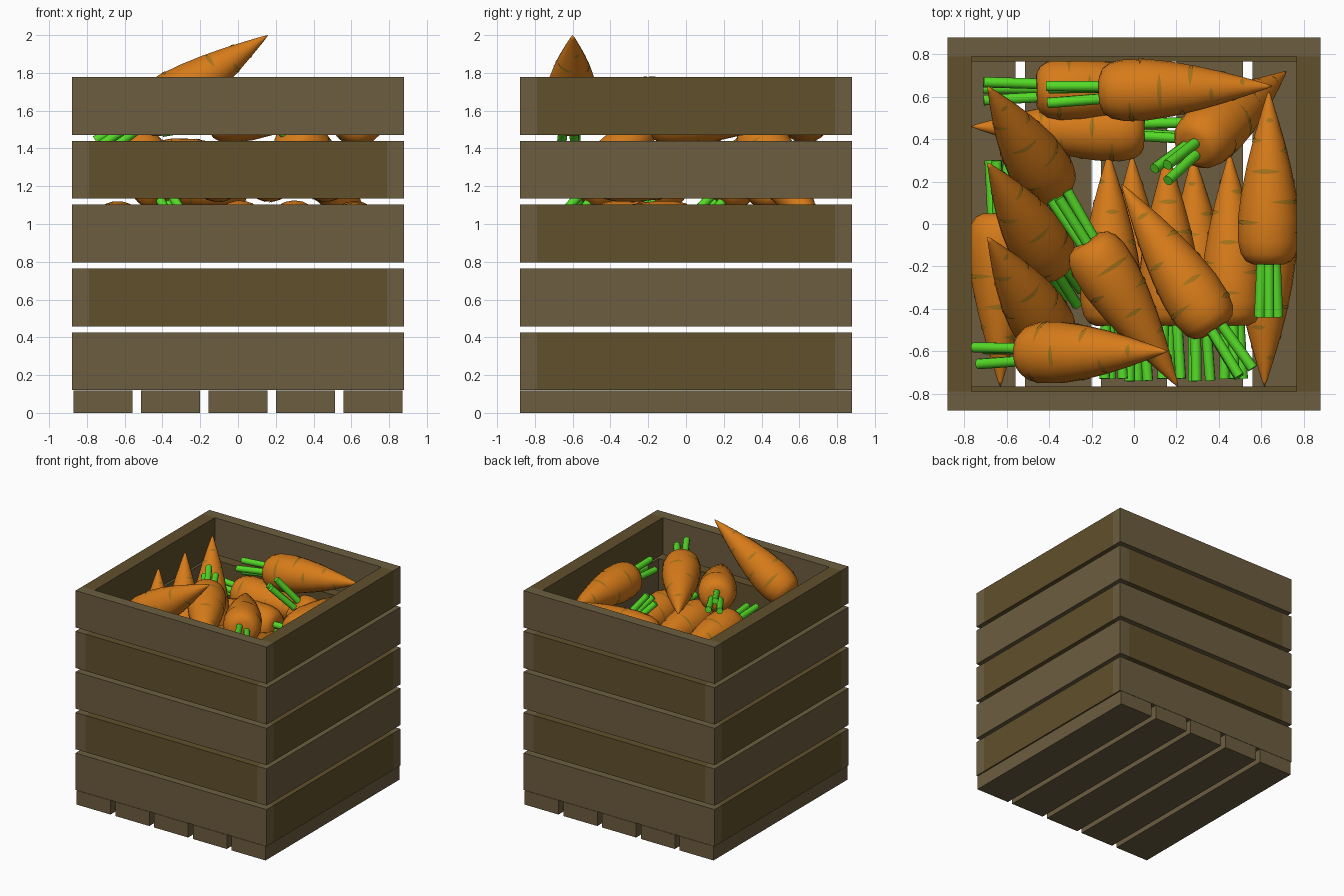
import bpy, bmesh, math, random
from mathutils import Vector, Matrix

if "Cube" in bpy.data.objects:
    bpy.data.objects.remove(bpy.data.objects["Cube"])

random.seed(4)


def material(name, rgb):
    m = bpy.data.materials.new(name)
    m.diffuse_color = (*rgb, 1)
    m.use_nodes = True
    m.node_tree.nodes["Principled BSDF"].inputs["Base Color"].default_value = m.diffuse_color
    return m


LIGHT = material("light_wood", (0.15, 0.11, 0.05))
DARK = material("dark_wood", (0.12, 0.08, 0.025))
ORANGE = material("carrot_orange", (0.68, 0.2, 0.01))
GREEN = material("stalk_green", (0.09, 0.7, 0.02))
MARK = material("carrot_mark", (0.38, 0.17, 0.01))


def box(name, lo, hi, mat):
    lo, hi = Vector(lo), Vector(hi)
    bm = bmesh.new()
    bmesh.ops.create_cube(bm, size=1, matrix=Matrix.Translation((lo + hi) / 2)
                          @ Matrix.Diagonal((*(hi - lo), 1)))
    me = bpy.data.meshes.new(name)
    bm.to_mesh(me)
    bm.free()
    me.materials.append(mat)
    bpy.context.collection.objects.link(bpy.data.objects.new(name, me))


# Crate floor: five planks running front to back
for i in range(5):
    c = (i - 2) * 0.357
    box("floor_plank", (c - 0.156, -0.88, 0), (c + 0.156, 0.88, 0.118), LIGHT)

# Crate walls: five courses, long and short slats swap direction each course
OUT, LONG_T, SHORT_T = 0.88, 0.09, 0.113
for row in range(5):
    z0 = 0.12 + row * 0.338
    z1 = z0 + 0.306
    for s in (-1, 1):
        a, b = sorted((s * OUT, s * (OUT - LONG_T)))
        c, d = sorted((s * OUT, s * (OUT - SHORT_T)))
        e = OUT - LONG_T
        if row % 2 == 0:
            box("front_back_slat", (-OUT, a, z0), (OUT, b, z1), LIGHT)
            box("side_slat", (c, -e, z0), (d, e, z1), DARK)
        else:
            box("side_slat", (a, -OUT, z0), (b, OUT, z1), LIGHT)
            box("front_back_slat", (-e, c, z0), (e, d, z1), DARK)

# Carrot: tip at the local origin, body and stalks along -z
PROFILE = [(0.82, 0.075), (0.805, 0.108), (0.77, 0.132), (0.71, 0.145), (0.6, 0.145),
           (0.48, 0.129), (0.36, 0.105), (0.24, 0.075), (0.12, 0.04), (0.03, 0.012)]
SIDES = 20


def radius(d):
    for (d0, r0), (d1, r1) in zip(PROFILE, PROFILE[1:]):
        if d1 <= d <= d0:
            return r1 + (r0 - r1) * (d - d1) / (d0 - d1)
    return 0.075


def polar(r, a, d):
    return Vector((r * math.cos(a), r * math.sin(a), -d))


def carrot_mesh():
    bm = bmesh.new()
    # body rings
    rings = [[bm.verts.new(polar(r, math.tau * k / SIDES, d)) for k in range(SIDES)]
             for d, r in PROFILE]
    for r0, r1 in zip(rings, rings[1:]):
        for k in range(SIDES):
            n = (k + 1) % SIDES
            bm.faces.new((r0[k], r0[n], r1[n], r1[k]))
    bm.faces.new(rings[0][::-1])
    tip = bm.verts.new((0, 0, 0))
    for k in range(SIDES):
        bm.faces.new((rings[-1][k], rings[-1][(k + 1) % SIDES], tip))
    # thin dark streaks wrapped on the skin
    for i in range(13):
        d = 0.14 + i * 0.048
        a0 = i * 2.4
        span = 0.8 + 0.3 * (i % 3)
        rows = []
        for k in range(8):
            t = k / 7
            w = 0.011 * math.sin(math.pi * t) + 0.0003
            rows.append([bm.verts.new(polar(radius(d + o) + 0.003, a0 + span * t, d + o))
                         for o in (w, -w)])
        for p, q in zip(rows, rows[1:]):
            bm.faces.new((p[0], q[0], q[1], p[1])).material_index = 2
    # three slightly splayed stalks
    for k in range(3):
        a = math.tau * k / 3 + 0.3
        p, q = polar(0.036, a, 0.79), polar(0.05, a, 1.07)
        m = (Matrix.Translation((p + q) / 2)
             @ (q - p).to_track_quat('Z', 'Y').to_matrix().to_4x4())
        new = bmesh.ops.create_cone(bm, cap_ends=True, segments=10, radius1=0.025,
                                    radius2=0.025, depth=(q - p).length, matrix=m)
        for f in {f for v in new["verts"] for f in v.link_faces}:
            f.material_index = 1
    me = bpy.data.meshes.new("carrot")
    bm.to_mesh(me)
    bm.free()
    for m in (ORANGE, GREEN, MARK):
        me.materials.append(m)
    me.shade_smooth()
    me.set_sharp_from_angle(angle=math.radians(45))
    return me


CARROT = carrot_mesh()


def carrot(tip, stalk_end):
    ob = bpy.data.objects.new("carrot", CARROT)
    bpy.context.collection.objects.link(ob)
    tip, end = Vector(tip), Vector(stalk_end)
    q = (tip - end).to_track_quat('Z', 'Y')
    ob.matrix_world = (Matrix.Translation(tip) @ q.to_matrix().to_4x4()
                       @ Matrix.Rotation(random.uniform(0, 6), 4, 'Z'))


# Bottom layer, lying front to back
carrot((-0.63, -0.77, 0.97), (-0.64, 0.28, 0.98))
carrot((0.615, -0.77, 0.97), (0.62, 0.28, 0.98))
for x in (0.0, 0.29):
    carrot((x - 0.01, 0.33, 0.98), (x + 0.02, -0.72, 0.98))

# Middle layer
for x in (-0.12, 0.155, 0.45):
    carrot((x, 0.34, 1.25), (x + 0.02, -0.72, 1.27))
carrot((-0.77, 0.46, 1.22), (0.28, 0.43, 1.22))
carrot((0.36, 0.64, 1.29), (-0.72, 0.63, 1.32))

# Three leaning carrots along the left wall, tips up
for y in (0.65, 0.29, -0.06):
    carrot((-0.69, y, 1.71), (-0.28, y - 0.64, 0.95))

# Top layer
carrot((0.72, 0.72, 0.91), (0.14, 0.25, 1.67))
carrot((0.655, 0.65, 1.66), (-0.41, 0.62, 1.53))
carrot((0.635, 0.63, 1.58), (0.635, -0.43, 1.55))
carrot((0.21, -0.77, 1.55), (-0.34, 0.11, 1.68))
carrot((-0.06, 0.19, 1.57), (0.5, -0.68, 1.65))
carrot((0.16, -0.6, 2.0), (-0.73, -0.61, 1.41))
